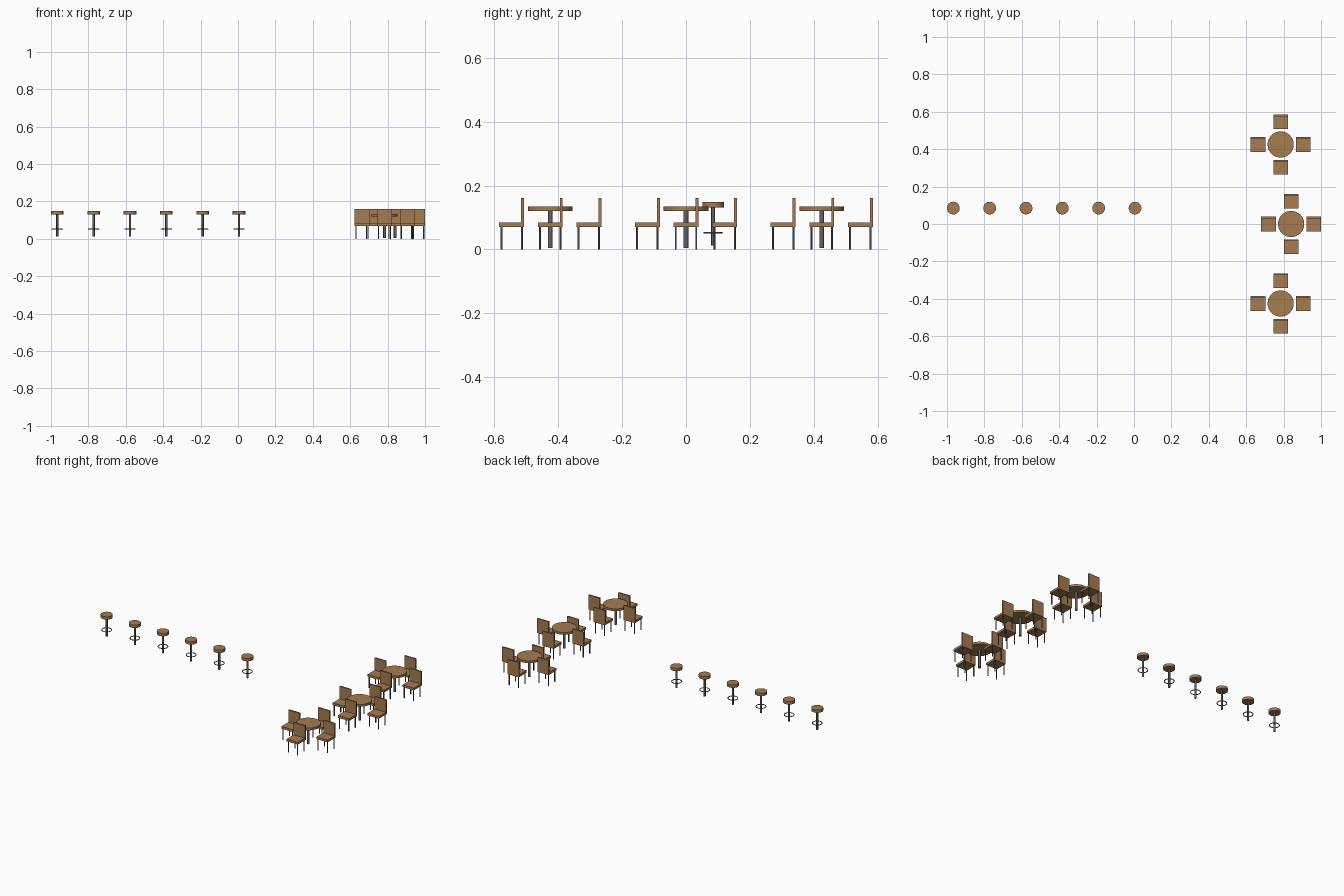
import bpy
import math

if "Cube" in bpy.data.objects:
    bpy.data.objects.remove(bpy.data.objects["Cube"])


def material(name, color):
    m = bpy.data.materials.new(name)
    m.diffuse_color = (*color, 1)
    m.use_nodes = True
    m.node_tree.nodes["Principled BSDF"].inputs["Base Color"].default_value = m.diffuse_color
    return m


WOOD = material("wood", (0.38, 0.2, 0.085))
METAL = material("metal", (0.12, 0.125, 0.14))


def finish(name, mat, smooth=False):
    ob = bpy.context.object
    ob.name = name
    ob.data.materials.append(mat)
    if smooth:
        bpy.ops.object.shade_smooth_by_angle(angle=math.radians(35))
    return ob


def disc(name, x, y, z0, z1, r, mat, sides=32):
    bpy.ops.mesh.primitive_cylinder_add(vertices=sides, radius=r, depth=z1 - z0,
                                        location=(x, y, (z0 + z1) / 2))
    return finish(name, mat, True)


def box(name, x, y, z0, z1, sx, sy, mat):
    bpy.ops.mesh.primitive_cube_add(size=1, location=(x, y, (z0 + z1) / 2))
    ob = finish(name, mat)
    ob.scale = (sx, sy, z1 - z0)
    return ob


# Bar stool: round seat, post and foot ring
def stool(x, y):
    disc("stool_seat", x, y, 0.131, 0.149, 0.034, WOOD)
    disc("stool_post", x, y, 0.012, 0.131, 0.006, METAL, 16)
    bpy.ops.mesh.primitive_torus_add(major_radius=0.028, minor_radius=0.0025,
                                     major_segments=32, minor_segments=8,
                                     location=(x, y, 0.052))
    finish("stool_foot_ring", METAL, True)


# Chair: square seat, upright back on the +y edge, four thin legs
def chair(x, y):
    w = 0.078
    box("chair_seat", x, y, 0.07, 0.084, w, w, WOOD)
    box("chair_back", x, y + w / 2 - 0.0045, 0.084, 0.161, w, 0.009, WOOD)
    for sx in (-1, 1):
        for sy in (-1, 1):
            disc("chair_leg", x + sx * 0.032, y + sy * 0.032, 0, 0.07, 0.003, METAL, 12)


# Round table with a single post, surrounded by four chairs
def dining_set(x, y):
    disc("table_top", x, y, 0.12, 0.134, 0.07, WOOD, 40)
    disc("table_post", x, y, 0.004, 0.12, 0.0075, METAL, 16)
    d = 0.121
    for dx, dy in ((-d, 0), (d, 0), (0, -d), (0, d)):
        chair(x + dx, y + dy)


for i in range(6):
    stool(-0.966 + 0.1943 * i, 0.085)

for x, y in ((0.784, 0.425), (0.84, 0.0), (0.784, -0.425)):
    dining_set(x, y)
